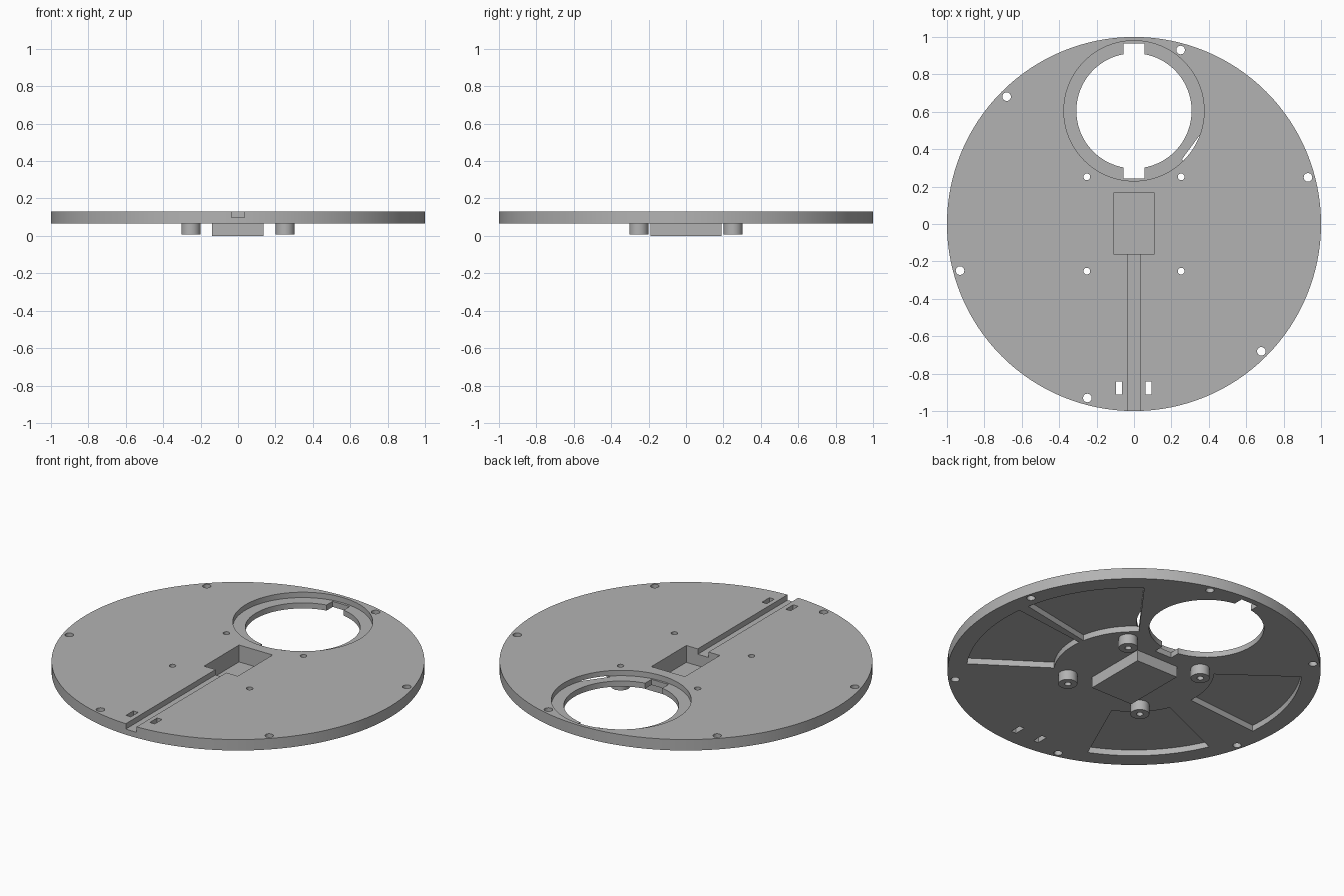
import bpy, bmesh
from math import cos, sin, radians, pi

if "Cube" in bpy.data.objects:
    bpy.data.objects.remove(bpy.data.objects["Cube"], do_unlink=True)

grey = bpy.data.materials.new("plain_grey")
grey.use_nodes = True
colour = (0.45, 0.45, 0.45, 1)
grey.diffuse_color = colour
grey.node_tree.nodes["Principled BSDF"].inputs["Base Color"].default_value = colour

BASE, TOP = 0.065, 0.13      # underside and top of the plate
STEP = 0.098                 # floor of the shallow top recesses
POCKET = 0.1                 # roof of the underside pockets, meets the ring recess
OVER = 0.3                   # overshoot for through cuts


def prism(name, points, z0, z1):
    """Extrude a counter-clockwise outline from z0 to z1."""
    bm = bmesh.new()
    face = bm.faces.new([bm.verts.new((x, y, z0)) for x, y in points])
    ext = bmesh.ops.extrude_face_region(bm, geom=[face])
    verts = [v for v in ext["geom"] if isinstance(v, bmesh.types.BMVert)]
    bmesh.ops.translate(bm, verts=verts, vec=(0, 0, z1 - z0))
    bmesh.ops.recalc_face_normals(bm, faces=bm.faces)
    mesh = bpy.data.meshes.new(name)
    bm.to_mesh(mesh)
    bm.free()
    mesh.materials.append(grey)
    obj = bpy.data.objects.new(name, mesh)
    bpy.context.collection.objects.link(obj)
    return obj


def arc(r, start, end, n, cx=0, cy=0):
    angles = [radians(start + (end - start) * i / n) for i in range(n + 1)]
    return [(cx + r * cos(a), cy + r * sin(a)) for a in angles]


def disc(name, r, z0, z1, cx=0, cy=0, n=32):
    return prism(name, arc(r, 0, 360, n, cx, cy)[:-1], z0, z1)


def block(name, x0, x1, y0, y1, z0, z1):
    return prism(name, [(x0, y0), (x1, y0), (x1, y1), (x0, y1)], z0, z1)


def combine(tool, operation):
    """Apply a boolean to the plate, then discard the tool."""
    mod = plate.modifiers.new(tool.name, "BOOLEAN")
    mod.operation, mod.object, mod.solver = operation, tool, "EXACT"
    bpy.context.view_layer.objects.active = plate
    bpy.ops.object.modifier_apply(modifier=mod.name)
    bpy.data.objects.remove(tool, do_unlink=True)


def add(tool):
    combine(tool, "UNION")


def cut(tool):
    combine(tool, "DIFFERENCE")


# Round plate with a box housing and four posts below
plate = disc("round_base_plate", 1, BASE, TOP, n=128)
add(block("box_housing", -0.14, 0.135, -0.19, 0.19, 0, 0.09))
corners = [(x, y) for x in (-0.252, 0.252) for y in (-0.252, 0.252)]
for x, y in corners:
    add(disc("post", 0.051, 0.007, 0.09, x, y))

# Large opening with a stepped rim and two notches
RING_Y = 0.605
cut(disc("rim_recess", 0.375, STEP, OVER, 0, RING_Y, 96))
cut(disc("opening", 0.308, -OVER, OVER, 0, RING_Y, 96))
cut(block("notches", -0.056, 0.056, 0.243, 0.965, -OVER, OVER))

# Central pocket and the channel running to the front edge
cut(block("central_pocket", -0.11, 0.11, -0.16, 0.167, 0.03, OVER))
cut(block("channel", -0.035, 0.035, -1.1, -0.15, STEP, OVER))

# Sector pockets in the underside
for start, end in ((11, 53.5), (-34.5, 7), (203.5, 246), (143.5, 185)):
    outline = arc(0.9, start, end, 24) + arc(0.43, end, start, 24)
    cut(prism("sector_pocket", outline, -OVER, POCKET))

# Screw holes through the posts and around the edge
for x, y in corners:
    cut(disc("post_hole", 0.018, -OVER, OVER, x, y, 16))
for i in range(6):
    a = radians(15 + 60 * i)
    cut(disc("edge_hole", 0.023, -OVER, OVER, 0.963 * cos(a), 0.963 * sin(a), 24))

# Tie slots beside the channel
for x in (-0.079, 0.077):
    cut(block("tie_slot", x - 0.016, x + 0.016, -0.912, -0.843, -OVER, OVER))

bpy.ops.object.select_all(action="DESELECT")
plate.select_set(True)
bpy.context.view_layer.objects.active = plate
bpy.ops.object.shade_smooth_by_angle(angle=radians(30))
